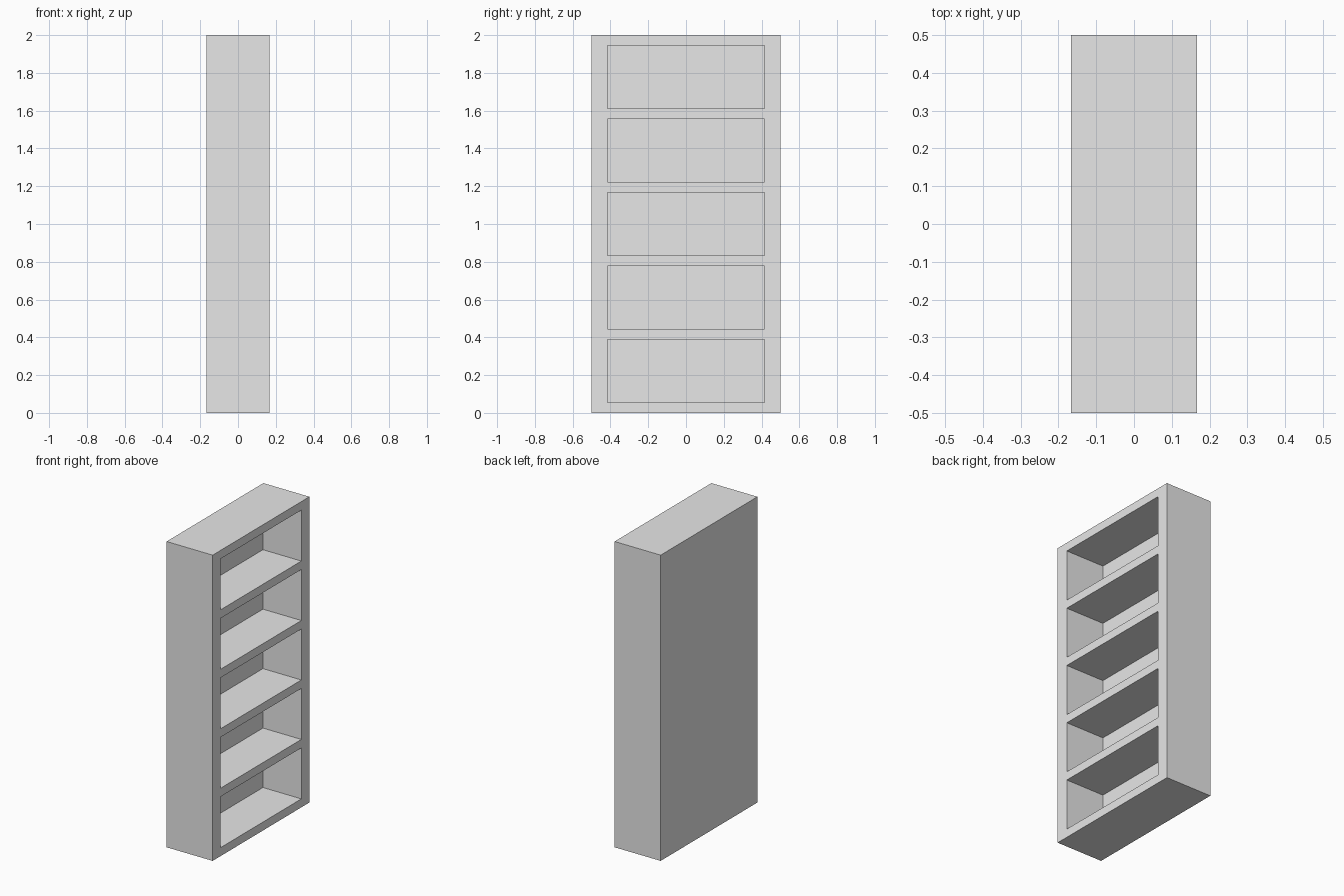
import bpy

default_cube = bpy.data.objects.get("Cube")
if default_cube:
    bpy.data.objects.remove(default_cube, do_unlink=True)

WIDTH, DEPTH, HEIGHT = 1.0, 1 / 3, 2.0
BOARD = 1 / 18          # shelves, top, bottom and back panel
SIDE = 1 / 12           # upright side panels
SHELVES = 5
PITCH = (HEIGHT - BOARD) / SHELVES


def box(name, low, high):
    """Axis-aligned box between two corners."""
    bpy.ops.mesh.primitive_cube_add(size=1)
    obj = bpy.context.object
    obj.name = name
    for v in obj.data.vertices:
        v.co = [high[i] if v.co[i] > 0 else low[i] for i in range(3)]
    return obj


# Solid body, open side facing +x
bookcase = box("bookcase", (-DEPTH / 2, -WIDTH / 2, 0), (DEPTH / 2, WIDTH / 2, HEIGHT))

# Compartment cutter, repeated up the height
cutter = box("compartment_cutter",
             (-DEPTH / 2 + BOARD, -WIDTH / 2 + SIDE, BOARD),
             (DEPTH, WIDTH / 2 - SIDE, PITCH))
array = cutter.modifiers.new("compartments", "ARRAY")
array.count = SHELVES
array.use_relative_offset = False
array.use_constant_offset = True
array.constant_offset_displace = (0, 0, PITCH)

# Hollow out the compartments, then drop the cutter
hollow = bookcase.modifiers.new("hollow", "BOOLEAN")
hollow.operation = "DIFFERENCE"
hollow.solver = "EXACT"
hollow.object = cutter
bpy.context.view_layer.objects.active = bookcase
bpy.ops.object.modifier_apply(modifier=hollow.name)
bpy.data.objects.remove(cutter, do_unlink=True)

# Plain light grey throughout
grey = bpy.data.materials.new("light_grey")
grey.use_nodes = True
colour = (0.8, 0.8, 0.8, 1)
grey.diffuse_color = colour
grey.node_tree.nodes["Principled BSDF"].inputs["Base Color"].default_value = colour
bookcase.data.materials.clear()
bookcase.data.materials.append(grey)
for face in bookcase.data.polygons:
    face.material_index = 0
    face.use_smooth = False
